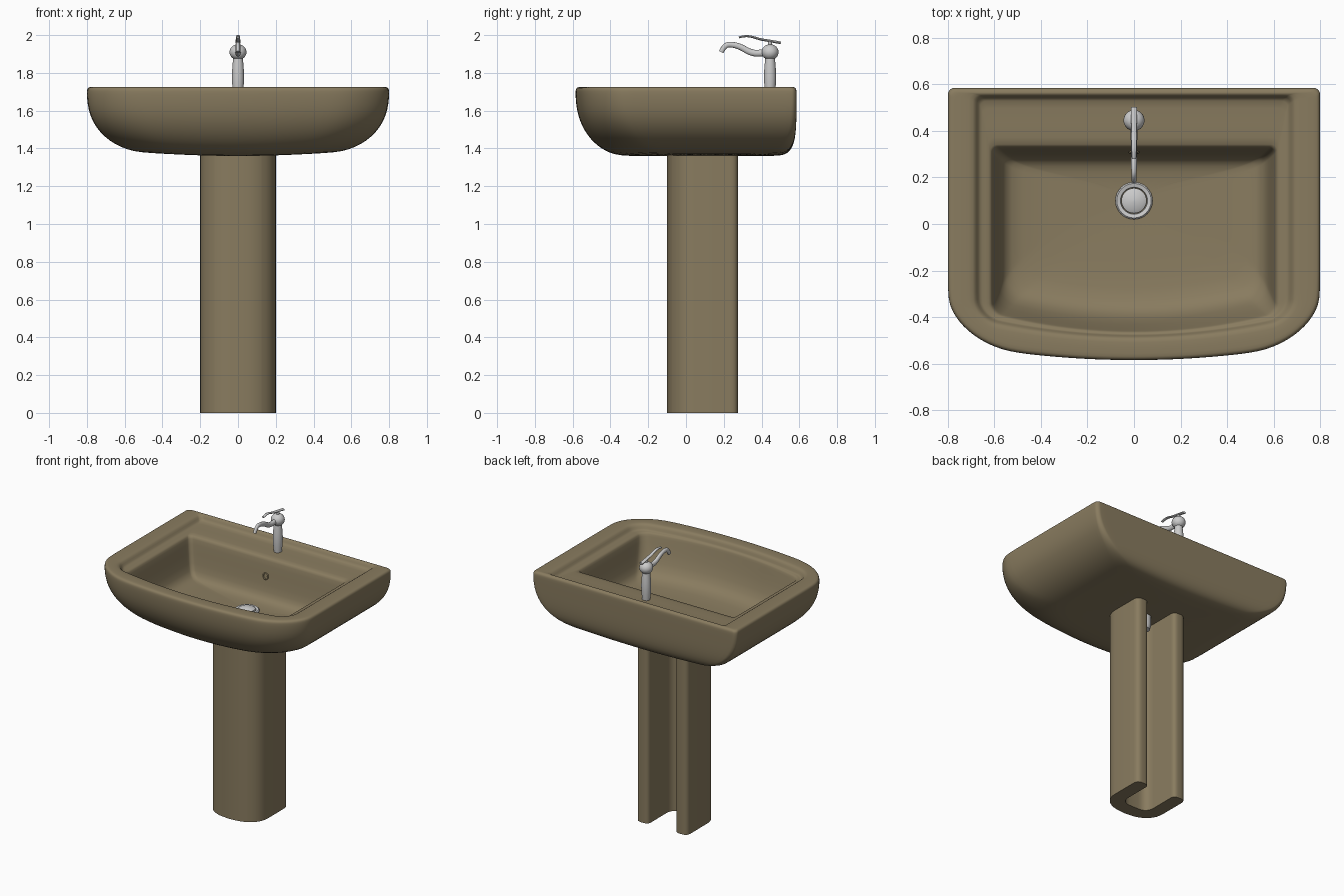
import bpy, bmesh
from math import sin, cos, pi

if "Cube" in bpy.data.objects:
    bpy.data.objects.remove(bpy.data.objects["Cube"])

clay = bpy.data.materials.new("glazed_clay")
clay.diffuse_color = (0.25, 0.20, 0.115, 1)
clay.use_nodes = True
clay.node_tree.nodes["Principled BSDF"].inputs["Base Color"].default_value = clay.diffuse_color


def finish(name, bm, mat=None, angle=40):
    bmesh.ops.recalc_face_normals(bm, faces=bm.faces)
    me = bpy.data.meshes.new(name)
    bm.to_mesh(me)
    bm.free()
    ob = bpy.data.objects.new(name, me)
    bpy.context.collection.objects.link(ob)
    if mat:
        me.materials.append(mat)
    bpy.ops.object.select_all(action='DESELECT')
    ob.select_set(True)
    bpy.context.view_layer.objects.active = ob
    bpy.ops.object.shade_smooth_by_angle(angle=angle * pi / 180)
    return ob


def loft(rings):
    bm = bmesh.new()
    vs = [[bm.verts.new(p) for p in r] for r in rings]
    n = len(vs[0])
    for a, b in zip(vs, vs[1:]):
        for i in range(n):
            j = (i + 1) % n
            bm.faces.new((a[i], a[j], b[j], b[i]))
    bm.faces.new(vs[0])
    bm.faces.new(vs[-1])
    return bm


def lathe(name, profile, y, seg=32):
    turn = [2 * pi * i / seg for i in range(seg)]
    return finish(name, loft([[(r * cos(a), y + r * sin(a), z) for a in turn] for r, z in profile]))


def mirrored(half):
    return half + [(-p[0], *p[1:]) for p in reversed(half[1:-1])]


def outline(w, yb, yf, z, rx, ry, rb=0.03, sag=0.0):
    """Basin ring: straight back, bowed front, rounded corners."""
    k, bow = 7, 0.08 * min(1, w / 0.6)
    arc = [pi / 2 * i / k for i in range(k + 1)]
    top, low = yb - rb, yf + ry
    half = [((w - rb) * i / 4, yb) for i in range(4)]
    half += [(w - rb + rb * sin(a), top + rb * cos(a)) for a in arc]
    half += [(w, top + (low - top) * i / 5) for i in range(1, 5)]
    half += [(w - rx + rx * cos(a), low - ry * sin(a)) for a in arc]
    half += [((w - rx) * (1 - i / 6), yf) for i in range(1, 7)]
    return mirrored([(x, y + bow * (x / w) ** 2 * (yb - y) / (yb - yf), z + sag * x * x)
                     for x, y in half])


# Basin outside: quarter-ellipse belly from the underside up to the rim
rings = [outline(0.25, 0.35, -0.15, 1.36, 0.12, 0.10, 0.08, 0.07)]
for i in range(8):
    c, s = sin(pi / 2 * i / 7), cos(pi / 2 * i / 7)
    rings.append(outline(0.48 + 0.32 * c, 0.585 - 0.095 * (1 - c) ** 2, -0.32 - 0.265 * c,
                         1.67 - 0.31 * s, 0.22 + 0.08 * c, 0.18 + 0.04 * c,
                         0.03 + 0.07 * (1 - c), 0.07 * (1 - c)))
# Rounded rim edge
for i in range(4):
    d, u = 0.02 * (1 - cos(pi / 6 * i)), 0.02 * sin(pi / 6 * i)
    rings.append(outline(0.8 - d, 0.585 - d, -0.585 + d, 1.706 + u, 0.3 - d, 0.22 - d))
# Rim, sunken ledge and bowl: half width, back, front, height, corner radius
for w, yb, yf, z, r in [
        (0.70, 0.56, -0.50, 1.726, 0.11), (0.682, 0.55, -0.488, 1.72, 0.10),
        (0.668, 0.54, -0.478, 1.692, 0.09), (0.655, 0.525, -0.475, 1.686, 0.08),
        (0.622, 0.345, -0.468, 1.684, 0.05), (0.611, 0.332, -0.462, 1.676, 0.05),
        (0.604, 0.324, -0.456, 1.65, 0.05), (0.578, 0.30, -0.41, 1.49, 0.07),
        (0.555, 0.282, -0.365, 1.43, 0.08), (0.50, 0.25, -0.30, 1.406, 0.10),
        (0.30, 0.20, -0.10, 1.398, 0.08), (0.07, 0.15, 0.05, 1.394, 0.04)]:
    rings.append(outline(w, yb, yf, z, r, r))
basin = finish("basin", loft(rings), clay, 60)
sub = basin.modifiers.new("smooth", 'SUBSURF')
sub.levels = sub.render_levels = 1


# Pedestal: U-shaped column, open at the back; each corner is x, y, rounding
def round_path(pts, k=6):
    out = [pts[0][:2]]
    for p, (x, y, d), q in zip(pts, pts[1:], pts[2:]):
        (ax, ay), (bx, by) = [
            (x + (e[0] - x) * d / L, y + (e[1] - y) * d / L)
            for e in (p, q) for L in [((e[0] - x) ** 2 + (e[1] - y) ** 2) ** 0.5]]
        for t in [s / k for s in range(k + 1)]:
            out.append(((1 - t) ** 2 * ax + 2 * t * (1 - t) * x + t * t * bx,
                        (1 - t) ** 2 * ay + 2 * t * (1 - t) * y + t * t * by))
    return out + [pts[-1][:2]]


prof = mirrored(round_path([(0, -0.1, 0), (0.09, -0.092, 0.04), (0.2, -0.035, 0.085),
                            (0.2, 0.275, 0.04), (0.105, 0.275, 0.035), (0.105, 0, 0.07), (0, 0, 0)]))
pedestal = finish("pedestal", loft([[(x, y, z) for x, y in prof] for z in (0, 1.362)]), clay)
bev = pedestal.modifiers.new("soft_ends", 'BEVEL')
bev.width, bev.segments, bev.angle_limit = 0.015, 3, 1.0

# Drain: flange, domed plug and tailpiece under the basin
lathe("drain_flange", [(0.08, 1.392), (0.08, 1.402), (0.074, 1.408), (0.058, 1.404), (0.056, 1.394)], 0.1)
lathe("drain_plug", [(0.054, 1.395), (0.054, 1.412), (0.04, 1.42), (0.004, 1.425)], 0.1)
lathe("drain_tailpiece", [(0.045, 1.38), (0.045, 1.30), (0.038, 1.27)], 0.1)

# Overflow ring on the back wall of the bowl
bpy.ops.mesh.primitive_torus_add(location=(0, 0.308, 1.56), rotation=(pi / 2 - 0.15, 0, 0),
                                 major_radius=0.019, minor_radius=0.005,
                                 major_segments=24, minor_segments=8)
ring = bpy.context.object
ring.name = "overflow_ring"
ring.data.materials.append(clay)
bpy.ops.object.shade_smooth()

# Tap: swelling body, ball head and lever stem
lathe("tap_body", [(0.025 + 0.007 * sin(pi * i / 8), 1.68 + 0.025 * i) for i in range(9)], 0.445)
lathe("tap_head", [(0.002 + 0.043 * sin(pi * i / 12), 1.91 - 0.041 * cos(pi * i / 12))
                   for i in range(13)], 0.445)
lathe("tap_stem", [(0.011, 1.94), (0.011, 1.972)], 0.445)


# Swept tap parts: y, z points with a radius that tapers from r0 to r1
def sweep(name, pts, r0, r1, width):
    cu = bpy.data.curves.new(name, 'CURVE')
    cu.dimensions = '3D'
    cu.bevel_depth, cu.bevel_resolution, cu.use_fill_caps = 1.0, 4, True
    sp = cu.splines.new('NURBS')
    sp.points.add(len(pts) - 1)
    for i, (y, z) in enumerate(pts):
        sp.points[i].co = (0, y, z, 1)
        sp.points[i].radius = r0 + (r1 - r0) * i / (len(pts) - 1)
    sp.use_endpoint_u, sp.order_u, sp.resolution_u = True, 3, 6
    ob = bpy.data.objects.new(name, cu)
    ob.scale.x = width
    bpy.context.collection.objects.link(ob)


sweep("tap_spout", [(0.43, 1.91), (0.385, 1.902), (0.34, 1.908), (0.29, 1.938), (0.245, 1.951),
                    (0.205, 1.948), (0.186, 1.91)], 0.019, 0.013, 0.8)
sweep("tap_lever", [(0.502, 1.959), (0.44, 1.97), (0.39, 1.978), (0.35, 1.992), (0.31, 1.996),
                    (0.28, 1.988)], 0.007, 0.005, 1.9)
